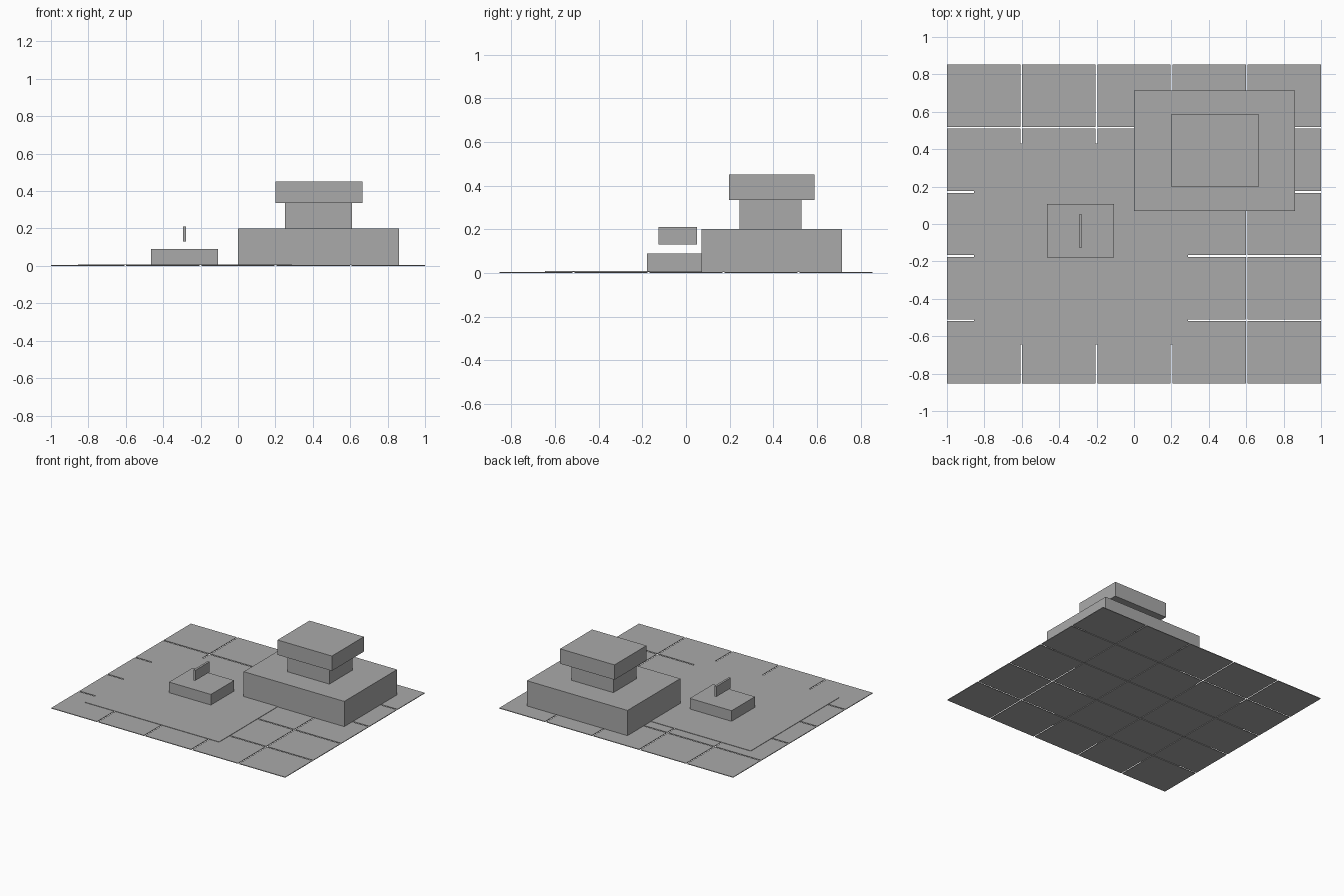
import bpy

if "Cube" in bpy.data.objects:
    bpy.data.objects.remove(bpy.data.objects["Cube"])

# One plain grey for the whole model
grey = bpy.data.materials.new("plain grey")
grey.diffuse_color = (0.4, 0.4, 0.4, 1)
grey.use_nodes = True
grey.node_tree.nodes["Principled BSDF"].inputs["Base Color"].default_value = grey.diffuse_color


def box(name, x, y, z):
    """Axis-aligned block from (min, max) pairs."""
    bpy.ops.mesh.primitive_cube_add(
        size=1, location=[(a + b) / 2 for a, b in (x, y, z)])
    ob = bpy.context.object
    ob.name = name
    ob.scale = [b - a for a, b in (x, y, z)]
    bpy.ops.object.transform_apply(location=False, rotation=False, scale=True)
    ob.data.materials.append(grey)
    return ob


# Ground: five by five thin tiles with narrow joints
N, GAP, HALF_X, HALF_Y, TILE_TOP = 5, 0.01, 1.0, 0.853, 0.005
tile_x = (2 * HALF_X - GAP * (N - 1)) / N
tile_y = (2 * HALF_Y - GAP * (N - 1)) / N
for i in range(N):
    for j in range(N):
        x0 = -HALF_X + i * (tile_x + GAP)
        y0 = -HALF_Y + j * (tile_y + GAP)
        box(f"floor_tile_{i}_{j}", (x0, x0 + tile_x), (y0, y0 + tile_y), (0, TILE_TOP))

# Thin slab lying over the tiles
SLAB_TOP = 0.008
box("thin_slab", (-0.855, 0.29), (-0.645, 0.43), (TILE_TOP, SLAB_TOP))

# Large stepped block
box("large_base", (0.0, 0.86), (0.07, 0.715), (TILE_TOP, 0.2))
box("large_neck", (0.25, 0.61), (0.245, 0.53), (0.2, 0.335))
box("large_cap", (0.2, 0.665), (0.197, 0.588), (0.335, 0.45))

# Small block with an upright fin hovering above it
box("small_base", (-0.465, -0.107), (-0.178, 0.107), (SLAB_TOP, 0.09))
box("hovering_fin", (-0.295, -0.278), (-0.125, 0.05), (0.13, 0.21))
